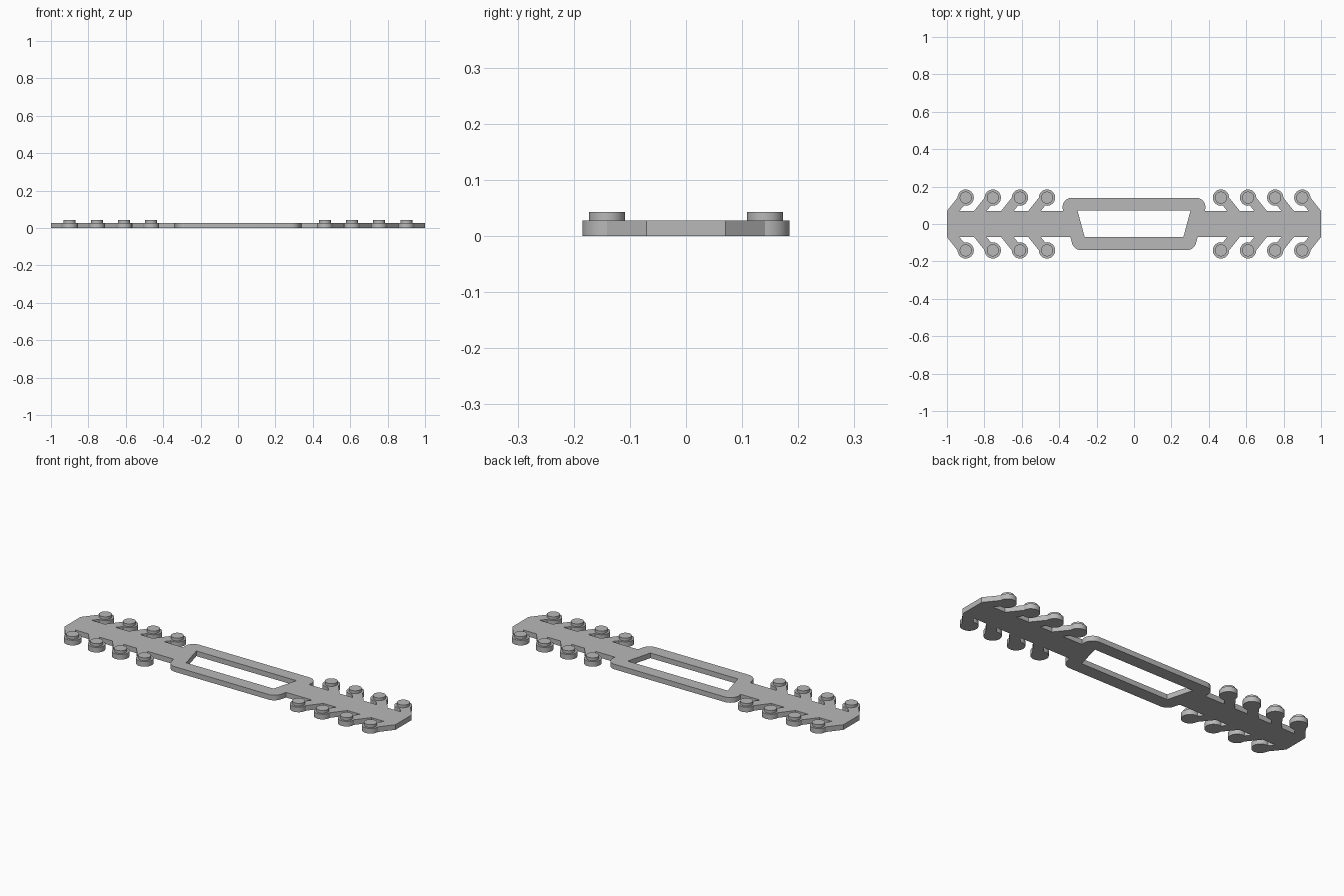
import bpy, bmesh
from math import sin, cos, radians

cube = bpy.data.objects.get("Cube")
if cube:
    bpy.data.objects.remove(cube, do_unlink=True)

THICK, CAP_TOP = 0.028, 0.043
BAR_Y, KNOB_Y, KNOB_R, CAP_R = 0.07, 0.141, 0.0435, 0.032
KNOBS = [0.465 + 0.145 * i for i in range(4)]

grey = bpy.data.materials.new("plain_grey")
grey.use_nodes = True
colour = (0.48, 0.48, 0.48, 1)
grey.diffuse_color = colour
grey.node_tree.nodes["Principled BSDF"].inputs["Base Color"].default_value = colour


def arc(cx, cy, r, start, end, steps):
    angles = [radians(start + (end - start) * i / steps) for i in range(steps + 1)]
    return [(cx + r * cos(a), cy + r * sin(a)) for a in angles]


def finish(bm, name):
    bmesh.ops.recalc_face_normals(bm, faces=bm.faces[:])
    mesh = bpy.data.meshes.new(name)
    bm.to_mesh(mesh)
    bm.free()
    mesh.materials.append(grey)
    obj = bpy.data.objects.new(name, mesh)
    bpy.context.collection.objects.link(obj)
    bpy.ops.object.select_all(action='DESELECT')
    obj.select_set(True)
    bpy.context.view_layer.objects.active = obj
    bpy.ops.object.shade_smooth_by_angle(angle=radians(30))
    return obj


def plate(name, loops, height):
    """Fill closed outlines (outer first, then holes) and raise them."""
    bm = bmesh.new()
    for loop in loops:
        verts = [bm.verts.new((x, y, 0)) for x, y in loop]
        for a, b in zip(verts, verts[1:] + verts[:1]):
            bm.edges.new((a, b))
    bmesh.ops.triangle_fill(bm, edges=bm.edges[:], use_beauty=True, normal=(0, 0, 1))
    out = bmesh.ops.extrude_face_region(bm, geom=bm.faces[:], use_keep_orig=True)
    top = [v for v in out["geom"] if isinstance(v, bmesh.types.BMVert)]
    bmesh.ops.translate(bm, verts=top, vec=(0, 0, height))
    return finish(bm, name)


# Hooked arms along one edge of the bar, from the middle outward
arms = []
for k in KNOBS:
    arms.append((k + 0.033, BAR_Y))
    arms += arc(k, KNOB_Y, KNOB_R, -77, -360, 36)
    arms.append((k + 0.1, BAR_Y))

# Right half of the strap: rounded tapering frame, bar and arms
half = arc(0.332, 0.09, 0.05, 90, -14.6, 12) + [(0.379, BAR_Y)]
half += arms + [(x, -y) for x, y in reversed(arms)]
half += [(0.340, -BAR_Y)] + arc(0.283, -0.09, 0.05, -14.6, -90, 9)
outline = half + [(-x, y) for x, y in reversed(half)]

# Trapezoid opening in the middle
opening = [(-0.302, 0.072), (0.302, 0.072), (0.264, -0.07), (-0.264, -0.07)]
plate("strap_plate", [outline, opening], THICK)

# Raised round caps on the hook ends
for side, sx in (("left", 1), ("right", -1)):
    for end, sy in (("back", 1), ("front", -1)):
        for i, k in enumerate(KNOBS):
            ring = arc(0, 0, CAP_R, 0, 360, 36)[:-1]
            cap = plate(f"{side}_{end}_hook_cap_{i + 1}", [ring], CAP_TOP - THICK)
            cap.location = (sx * k, sy * KNOB_Y, THICK)
